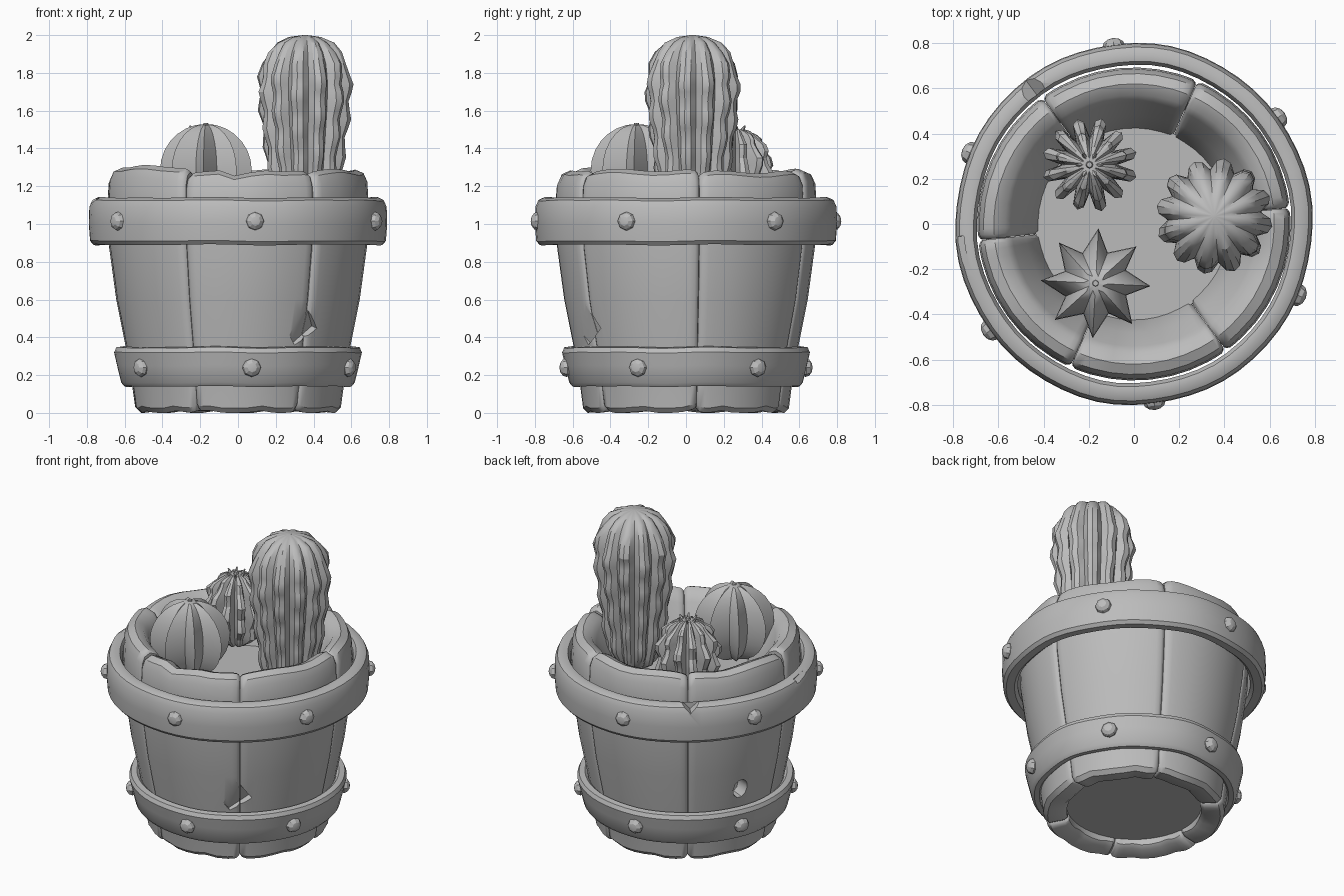
import bpy, bmesh, math
from mathutils import Matrix, Vector, Euler

if "Cube" in bpy.data.objects:
    bpy.data.objects.remove(bpy.data.objects["Cube"])

grey = bpy.data.materials.new("plain_grey")
grey.diffuse_color = (0.5, 0.5, 0.5, 1)
grey.use_nodes = True
grey.node_tree.nodes["Principled BSDF"].inputs["Base Color"].default_value = grey.diffuse_color


def smooth(ob, angle):
    bpy.ops.object.select_all(action='DESELECT')
    ob.select_set(True)
    bpy.context.view_layer.objects.active = ob
    bpy.ops.object.shade_smooth_by_angle(angle=math.radians(angle))


def finish(bm, name, angle=35):
    bmesh.ops.recalc_face_normals(bm, faces=bm.faces)
    me = bpy.data.meshes.new(name)
    bm.to_mesh(me)
    bm.free()
    ob = bpy.data.objects.new(name, me)
    bpy.context.collection.objects.link(ob)
    me.materials.append(grey)
    smooth(ob, angle)
    return ob


def skin(bm, loops, closed):
    """Bridge equal point loops; close the run or cap both ends."""
    rows = [[bm.verts.new(p) for p in lp] for lp in loops]
    n = len(rows[0])
    for i in range(len(rows) - (0 if closed else 1)):
        a, b = rows[i], rows[(i + 1) % len(rows)]
        for j in range(n):
            k = (j + 1) % n
            bm.faces.new((a[j], a[k], b[k], b[j]))
    if not closed:
        bm.faces.new(rows[0])
        bm.faces.new(rows[-1][::-1])


def polar(r, deg, z):
    a = math.radians(deg)
    return Vector((r * math.cos(a), r * math.sin(a), z))


def cut(ob, bm):
    """Subtract a temporary cutter from an object."""
    cutter = finish(bm, "cutter")
    cutter.hide_render = True
    mod = ob.modifiers.new("cut", 'BOOLEAN')
    mod.operation = 'DIFFERENCE'
    mod.object = cutter
    bpy.context.view_layer.objects.active = ob
    bpy.ops.object.modifier_apply(modifier=mod.name)
    bpy.data.objects.remove(cutter)
    smooth(ob, 35)


def wedge(deg, r, z, size, tilt):
    bm = bmesh.new()
    m = (Matrix.Translation(polar(r, deg, z)) @ Matrix.Rotation(math.radians(deg), 4, 'Z')
         @ Euler(tilt).to_matrix().to_4x4() @ Matrix.Diagonal((*size, 1)))
    bmesh.ops.create_cube(bm, size=1, matrix=m)
    return bm


# Staves of the tub: closed wall section swept over 60 degrees, rounded at the seams
wall = [(.405, .03), (.43, .01), (.52, .0), (.545, .025), (.56, .14), (.597, .36),
        (.645, .6), (.683, .88), (.692, 1.1), (.685, 1.22), (.665, 1.265), (.62, 1.285),
        (.57, 1.265), (.54, 1.22), (.48, 1.1), (.415, .96), (.41, .5)]
staves = []
for s in range(6):
    a0, a1 = 6 + 60 * s + .1, 66 + 60 * s - .1
    lift = (-.01, .0, .0, .02, .0, .0)[s]
    steps = [0, .01, .03, .07, .13, .25, .37, .5, .63, .75, .87, .93, .97, .99, 1]
    loops = []
    for t in steps:
        d = min(t, 1 - t)
        e = max(0, 1 - d / .035) ** 2
        droop = max(0, 1 - d / .12) ** 2
        deg = a0 + (a1 - a0) * t
        top = lift - .05 * math.exp(-((deg - 271) / 5) ** 2) + .008 * math.sin(t * 9 + s)
        foot = .012 * abs(math.sin(t * math.pi * 2 + s)) ** 6
        lp = []
        for r, z in wall:
            mid = .48 + .11 * z / 1.28
            zz = .64 + (z - .64) * (1 - .02 * droop - .02 * e)
            zz += top if z > 1.2 else (foot if z < .04 else 0)
            lp.append(polar(mid + (r - mid) * (1 - .14 * e), deg, zz))
        loops.append(lp)
    bm = bmesh.new()
    skin(bm, loops, False)
    staves.append(finish(bm, f"tub_stave_{s + 1}"))

# Splintered chip at the front right seam, knot hole at the back left
for i in (4, 5):
    cut(staves[i], wedge(303, .69, .46, (.16, .20, .16), (-.9, .35, .3)))
bm = bmesh.new()
bmesh.ops.create_cone(bm, cap_ends=True, segments=10, radius1=.045, radius2=.055, depth=.2,
                      matrix=Matrix.Translation(polar(.62, 157, .47))
                      @ Matrix.Rotation(math.radians(157), 4, 'Z')
                      @ Matrix.Rotation(math.pi / 2, 4, 'Y')
                      @ Matrix.Diagonal((1.3, 1, 1, 1)))
cut(staves[2], bm)


# Hoops, slightly uneven like hand-shaped bands
def hoop(name, section, deep):
    bm = bmesh.new()
    loops = []
    for i in range(60):
        w = .002 * math.sin(i * math.pi / 5) + .0015 * math.sin(i * math.pi / 3)
        ring = [polar(r + w, i * 6, z + w) for r, z in section]
        loops.append([(p.x, p.y * deep, p.z) for p in ring])
    skin(bm, loops, True)
    return finish(bm, name)


upper = hoop("upper_hoop", [(.695, .91), (.715, .893), (.765, .89), (.783, .91), (.79, 1.0),
                            (.787, 1.09), (.772, 1.125), (.74, 1.14), (.71, 1.135),
                            (.695, 1.11)], 1.013)
cut(upper, wedge(127, .775, 1.14, (.12, .07, .07), (.78, 0, 0)))
cut(upper, wedge(189, .80, 1.15, (.07, .14, .08), (.1, .5, 0)))
hoop("lower_hoop", [(.55, .16), (.57, .142), (.60, .14), (.618, .16), (.64, .25),
                    (.656, .32), (.645, .345), (.61, .35), (.588, .33)], 1.0)

# Rivets, six on each hoop
for label, r, z in (("upper", .79, 1.015), ("lower", .637, .24)):
    bm = bmesh.new()
    for k in range(6):
        deg = 36.5 + 60 * k
        m = (Matrix.Translation(polar(r, deg, z)) @ Matrix.Rotation(math.radians(deg), 4, 'Z')
             @ Matrix.Rotation(math.pi / 2, 4, 'Y') @ Matrix.Diagonal((1, 1, .75, 1)))
        bmesh.ops.create_uvsphere(bm, u_segments=8, v_segments=6, radius=.05, matrix=m)
    finish(bm, label + "_rivets", 20)

# Soil plug, also the floor seen from below
bm = bmesh.new()
skin(bm, [[polar(r, a * 15, z) for a in range(24)] for r, z in ((.43, .07), (.44, .98))], False)
finish(bm, "soil")


# Ribbed cacti
def cactus(name, centre, prof, ribs, shape, bump, period, turn, twist, angle):
    """prof: (radius, z) rows; shape: radius factors across a rib, ridge value is 1."""
    n = len(shape)
    loops = []
    for i, (r, z) in enumerate(prof):
        lp = []
        for j in range(ribs * n):
            f = shape[j % n]
            ridge = (f - min(shape)) / (1 - min(shape))
            rib = j // n
            # knobs step along each rib, staggered between neighbours
            f += bump * ridge * math.cos(2 * math.pi * i / period + math.pi * (rib % 2) + .3 * rib)
            deg = turn + j * 360 / (ribs * n) + twist * (1 - ridge)
            lp.append(polar(r * f, deg, z) + Vector(centre))
        loops.append(lp)
    bm = bmesh.new()
    skin(bm, loops, False)
    return finish(bm, name, angle)


keys = [(.08, .97), (.14, 1.01), (.178, 1.10), (.203, 1.30), (.224, 1.46), (.242, 1.6),
        (.25, 1.70), (.246, 1.78), (.23, 1.85), (.197, 1.91), (.15, 1.96), (.085, 1.99),
        (.012, 2.0)]
tall = []
for (r0, z0), (r1, z1) in zip(keys, keys[1:]):
    cuts = max(1, round((z1 - z0) / .05))
    tall += [(r0 + (r1 - r0) * c / cuts, z0 + (z1 - z0) * c / cuts) for c in range(cuts)]
tall.append(keys[-1])
cactus("tall_cactus", (.355, .035, 0), tall, 12, (.83, .96, 1, .96), .05, 4, 5, 0, 30)

ball = []
for i in range(1, 14):
    t = math.pi * i / 14
    ball.append((.243 * math.sin(t), 1.285 - .245 * math.cos(t)))
ball.append((.015, 1.528))
cactus("star_cactus", (-.17, -.262, 0), ball, 8, (1, .6), 0, 4, -3, 4, 25)

small = []
for i in range(1, 18):
    t = math.pi * i / 18
    small.append((.195 * math.sin(t) ** .85, 1.27 - .235 * math.cos(t)))
small.append((.01, 1.50))
cactus("small_cactus", (-.197, .262, 0), small, 12, (.64, .93, 1, .93), .10, 4, 0, 0, 25)

# Little buds at the crowns
bm = bmesh.new()
for x, y, z in ((-.17, -.262, 1.525), (-.197, .262, 1.505), (.355, .035, 1.99)):
    bmesh.ops.create_cone(bm, cap_ends=True, segments=8, radius1=.018, radius2=.012, depth=.02,
                          matrix=Matrix.Translation((x, y, z)))
for k in range(6):
    a = 60 * k
    m = (Matrix.Translation(Vector((-.197, .262, 1.50)) + polar(.045, a, 0))
         @ Matrix.Rotation(math.radians(a), 4, 'Z') @ Matrix.Rotation(.6, 4, 'Y'))
    bmesh.ops.create_cone(bm, cap_ends=True, segments=5, radius1=.016, radius2=.004, depth=.05,
                          matrix=m)
finish(bm, "crown_buds", 25)
